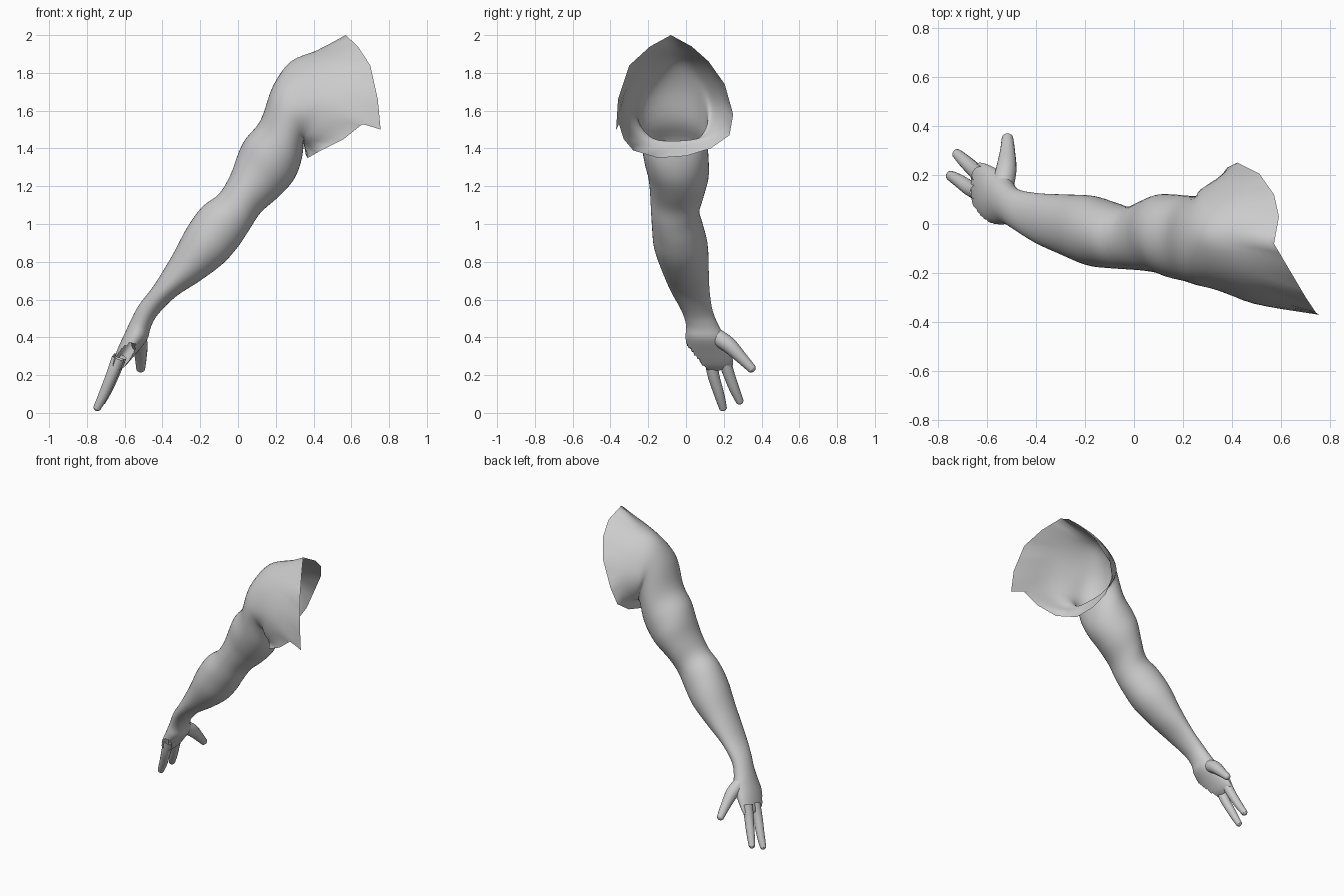
import bpy, math
from mathutils import Vector as V

if "Cube" in bpy.data.objects:
    bpy.data.objects.remove(bpy.data.objects["Cube"])

N = 48   # points around each arm ring
SUB = 4  # lengthwise steps between rings


def catmull(a, b, c, d, t):
    return 0.5 * (2 * b + (c - a) * t + (2 * a - 5 * b + 4 * c - d) * t * t
                  + (3 * b - a - 3 * c + d) * t ** 3)


def ellipse(px, pz, qx, qz, y0, y1):
    """Ring through an upper point P, a lower point Q and a y range."""
    c = V(((px + qx) / 2, (y0 + y1) / 2, (pz + qz) / 2))
    h = V(((px - qx) / 2, 0, (pz - qz) / 2))
    w = V((0, (y1 - y0) / 2, 0))
    return [c + h * math.cos(2 * math.pi * i / N) + w * math.sin(2 * math.pi * i / N) for i in range(N)]


def closed(pts, smooth=True):
    """Resample a closed ring of control points to N points."""
    p, k, out = [V(q) for q in pts], len(pts), []
    for i in range(N):
        u = i * k / N
        j, t = int(u), u - int(u)
        if smooth:
            out.append(catmull(p[j - 1], p[j], p[(j + 1) % k], p[(j + 2) % k], t))
        else:
            out.append(p[j].lerp(p[(j + 1) % k], t))
    return out


def refine(rings):
    out = []
    for i in range(len(rings) - 1):
        a, b = rings[max(i - 1, 0)], rings[i]
        c, d = rings[i + 1], rings[min(i + 2, len(rings) - 1)]
        for s in range(SUB):
            out.append([catmull(*q, s / SUB) for q in zip(a, b, c, d)])
    return out + [rings[-1]]


def loft(name, rings, keep=lambda c: True, cap=False):
    n = len(rings[0])
    verts = [p for r in rings for p in r]
    faces = []
    for i in range(len(rings) - 1):
        for j in range(n):
            f = (i * n + j, i * n + (j + 1) % n, (i + 1) * n + (j + 1) % n, (i + 1) * n + j)
            if keep(sum((verts[k] for k in f), V()) / 4):
                faces.append(f)
    if cap:
        faces.append(tuple(range(len(verts) - n, len(verts))))
    me = bpy.data.meshes.new(name)
    me.from_pydata(verts, [], faces)
    me.validate()
    ob = bpy.data.objects.new(name, me)
    bpy.context.collection.objects.link(ob)
    for p in me.polygons:
        p.use_smooth = True
    return ob


def finger(name, pts, radii):
    """Tapered tube with a rounded tip."""
    p = [V(q) for q in pts]
    end = (p[-1] - p[-2]).normalized()
    r = list(radii)
    tip, tr = p[-1], r[-1]
    for a in (30, 60, 85):
        p.append(tip + end * tr * math.sin(math.radians(a)))
        r.append(tr * math.cos(math.radians(a)))
    rings = []
    for i, c in enumerate(p):
        d = (p[min(i + 1, len(p) - 1)] - p[max(i - 1, 0)]).normalized()
        u = d.cross(V((1, 0, 0))).normalized()
        w = u.cross(d)
        rings.append([c + (u * math.cos(k * math.pi / 8) + w * math.sin(k * math.pi / 8)) * r[i]
                      for k in range(16)])
    return loft(name, refine(rings), cap=True)


# open torso edge of the shoulder: top, back, bottom, front
rim = closed([(.57, -.08, 2.0), (.59, .03, 1.94), (.57, .12, 1.86), (.51, .205, 1.74),
              (.42, .25, 1.58), (.38, .23, 1.47), (.36, .13, 1.40), (.36, 0, 1.36),
              (.37, -.15, 1.35), (.44, -.28, 1.39), (.56, -.33, 1.45), (.66, -.355, 1.53),
              (.755, -.37, 1.5), (.74, -.36, 1.66), (.70, -.30, 1.84), (.635, -.19, 1.94)], False)
# shoulder rings
shoulder = closed([(.42, -.06, 1.92), (.42, .10, 1.84), (.37, .20, 1.64), (.345, .15, 1.47),
                   (.358, -.09, 1.41), (.40, -.26, 1.46), (.50, -.325, 1.63), (.49, -.23, 1.84)])
deltoid = closed([(.28, -.06, 1.86), (.28, .07, 1.79), (.27, .14, 1.62), (.32, .10, 1.47),
                  (.345, -.08, 1.44), (.345, -.20, 1.47), (.34, -.27, 1.60), (.30, -.20, 1.77)])
# upper arm, elbow, forearm, wrist and palm
limb = [ellipse(*e) for e in [
    (.185, 1.73, .345, 1.39, -.25, .115), (.12, 1.55, .325, 1.30, -.235, .115),
    (.04, 1.45, .285, 1.22, -.22, .12), (0, 1.37, .21, 1.14, -.20, .12),
    (-.04, 1.26, .12, 1.06, -.19, .095), (-.10, 1.16, .06, .97, -.185, .07),
    (-.19, 1.09, 0, .88, -.18, .09), (-.27, .98, -.08, .79, -.17, .115),
    (-.35, .83, -.20, .70, -.13, .12), (-.445, .675, -.33, .615, -.08, .125),
    (-.525, .57, -.425, .52, -.025, .14), (-.57, .485, -.463, .45, 0, .17),
    (-.60, .42, -.48, .39, -.002, .205), (-.635, .345, -.535, .32, .005, .235),
    (-.66, .275, -.595, .25, .03, .25), (-.665, .245, -.63, .225, .07, .235)]]


def uncut(c):
    # the outer edge of the palm is torn away
    return c.z > .37 or c.y > .79 * (.37 - c.z)


loft("arm", refine([rim, shoulder, deltoid] + limb), uncut)

# fingers and thumb
finger("middle_finger", [(-.635, .13, .29), (-.668, .145, .2), (-.71, .175, .1), (-.744, .195, .03)],
       (.034, .031, .027, .021))
finger("index_finger", [(-.625, .2, .3), (-.652, .222, .22), (-.688, .255, .13), (-.718, .283, .065)],
       (.036, .031, .027, .021))
finger("thumb", [(-.535, .15, .41), (-.52, .225, .36), (-.515, .295, .29), (-.515, .345, .238)],
       (.045, .042, .031, .024))
